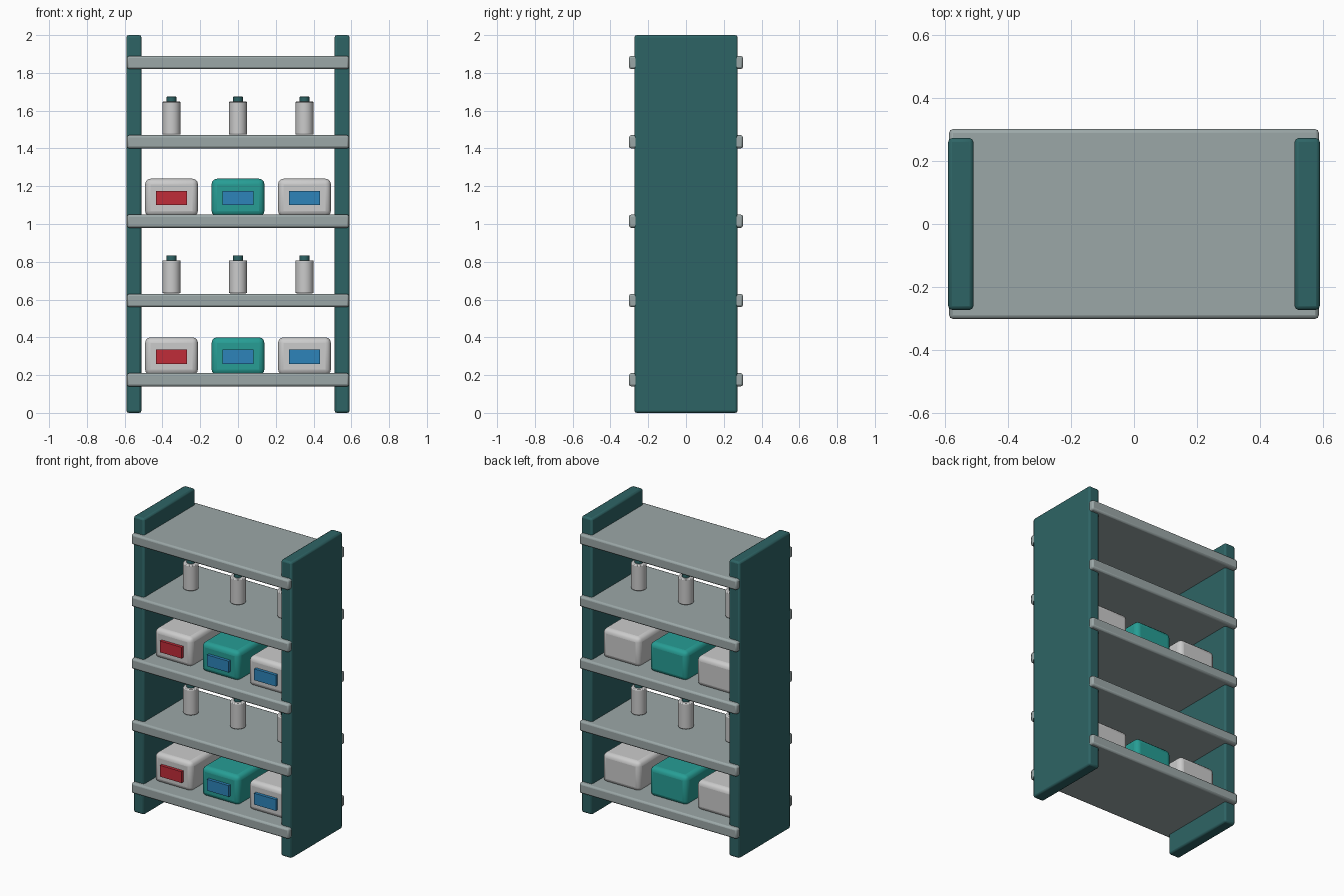
import bpy, math

if "Cube" in bpy.data.objects:
    bpy.data.objects.remove(bpy.data.objects["Cube"])


def material(name, rgb):
    m = bpy.data.materials.new(name)
    m.diffuse_color = (*rgb, 1)
    m.use_nodes = True
    m.node_tree.nodes["Principled BSDF"].inputs["Base Color"].default_value = m.diffuse_color
    return m


FRAME = material("dark_teal", (0.027, 0.127, 0.13))
BOARD = material("shelf_grey", (0.33, 0.39, 0.39))
PALE = material("pale_grey", (0.62, 0.64, 0.63))
TEAL = material("teal", (0.02, 0.34, 0.30))
RED = material("red", (0.53, 0.025, 0.04))
BLUE = material("blue", (0.026, 0.23, 0.49))


def finish(obj, name, mat, bevel, segments):
    obj.name = name
    obj.data.materials.append(mat)
    if bevel:
        b = obj.modifiers.new("bevel", "BEVEL")
        b.width, b.segments = bevel, segments
        b.limit_method = "ANGLE"
        b.angle_limit = math.radians(40)
    bpy.ops.object.shade_smooth_by_angle(angle=math.radians(35))


def box(name, centre, size, mat, bevel=0.0, segments=2):
    bpy.ops.mesh.primitive_cube_add(size=1, location=centre)
    obj = bpy.context.object
    obj.scale = size
    bpy.ops.object.transform_apply(location=False, rotation=False, scale=True)
    finish(obj, name, mat, bevel, segments)


def cylinder(name, x, z0, z1, radius, mat, bevel=0.0):
    bpy.ops.mesh.primitive_cylinder_add(
        vertices=20, radius=radius, depth=z1 - z0, location=(x, 0, (z0 + z1) / 2))
    finish(bpy.context.object, name, mat, bevel, 2)


# Side panels
for side, sx in (("left", -1), ("right", 1)):
    box(f"{side}_side_panel", (sx * 0.551, 0, 1), (0.08, 0.546, 2), FRAME, 0.012)

COLUMNS = ((-0.352, PALE, RED), (0, TEAL, BLUE), (0.352, PALE, BLUE))

for i in range(5):
    # Shelf boards
    z = 0.175 + 0.42 * i
    top = z + 0.035
    box(f"shelf_{i + 1}", (0, 0, z), (1.176, 0.604, 0.07), BOARD, 0.012)
    if i == 4:
        continue
    for j, (x, body, label) in enumerate(COLUMNS):
        tag = f"{i + 1}_{j + 1}"
        if i % 2 == 0:
            # Storage bins with front labels
            box(f"bin_{tag}", (x, 0, top + 0.09), (0.28, 0.39, 0.2), body, 0.03, 3)
            box(f"bin_label_{tag}", (x, -0.203, top + 0.088), (0.162, 0.024, 0.076), label)
        else:
            # Bottles with caps
            cylinder(f"bottle_{tag}", x, top + 0.003, top + 0.178, 0.048, PALE, 0.006)
            cylinder(f"bottle_cap_{tag}", x, top + 0.17, top + 0.204, 0.026, FRAME, 0.003)
